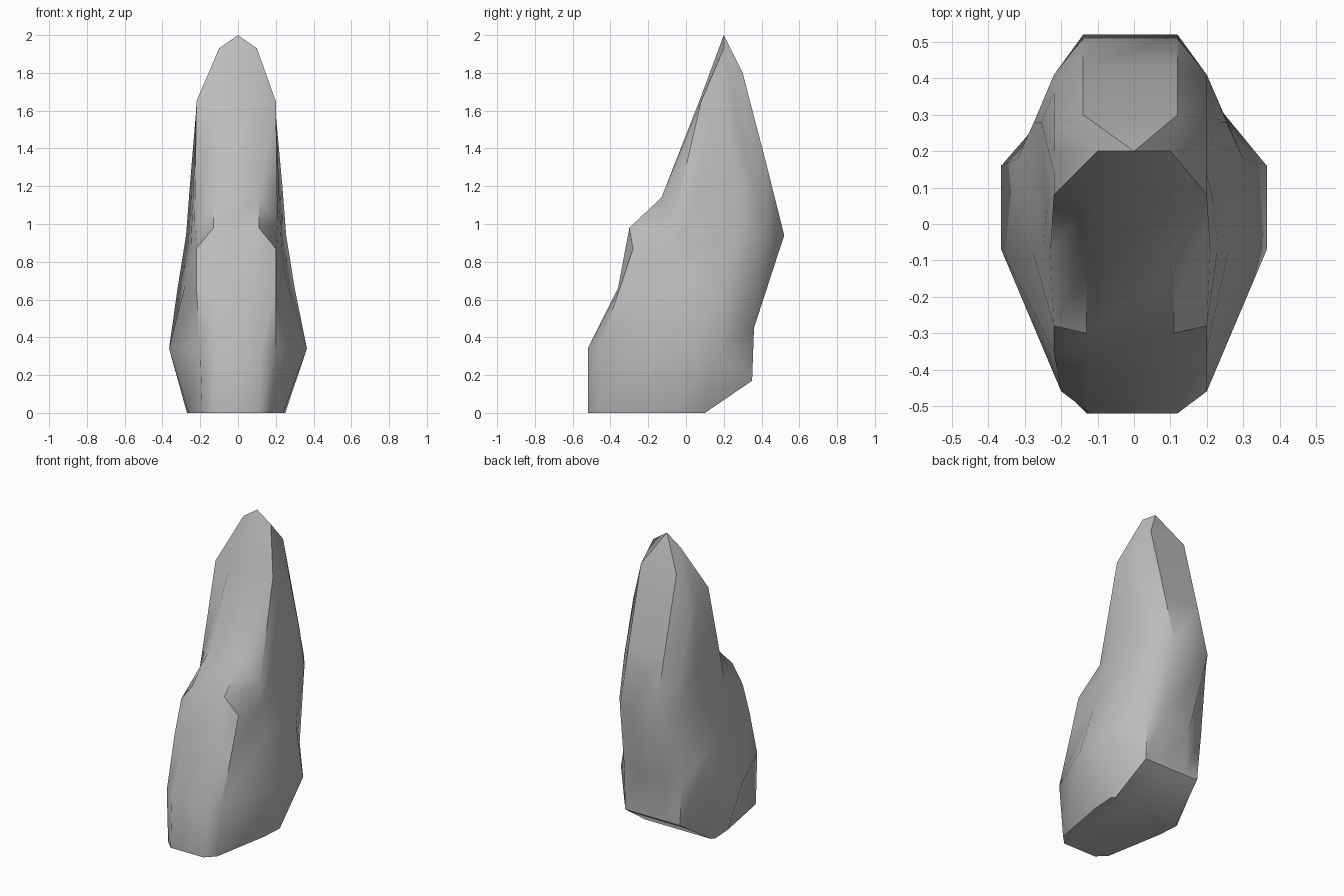
import bpy
import bmesh
import math

# Remove the default cube
default_cube = bpy.data.objects.get("Cube")
if default_cube:
    bpy.data.objects.remove(default_cube, do_unlink=True)

# Stone material
stone = bpy.data.materials.new("grey stone")
stone.use_nodes = True
colour = (0.5, 0.5, 0.5, 1)
stone.diffuse_color = colour
stone.node_tree.nodes["Principled BSDF"].inputs["Base Color"].default_value = colour

# Vertical edge lines of one half, base to tip, as (half width, depth, height)
front_edge = [(.12, -.52, 0), (.12, -.52, .34), (.12, -.36, .66), (.12, -.3, .98),
              (.12, -.13, 1.14), (.1, .07, 1.65), (0, .2, 2)]
front_shoulder = [(.18, -.46, 0), (.2, -.46, .34), (.21, -.35, .66), (.21, -.28, .87),
                  (.22, -.07, 1), (.21, .08, 1.65), (.1, .2, 1.93)]
side_front = [(.25, -.07, 0), (.365, -.07, .34), (.27, -.07, .68), (.24, -.07, .87),
              (.23, .05, 1.1), (.21, .14, 1.62), (.1, .2, 1.93)]
side_back = [(.26, .08, 0), (.365, .16, .34), (.31, .18, .66), (.265, .28, .94),
             (.245, .28, 1.2), (.21, .2, 1.58), (.1, .2, 1.93)]
back_shoulder = [(.24, .1, 0), (.2, .35, .17), (.21, .36, .45), (.21, .41, .94),
                 (.21, .36, 1.2), (.21, .265, 1.54), (.1, .2, 1.93)]
back_edge = [(.12, .1, 0), (.1, .35, .17), (.11, .36, .45), (.13, .52, .94),
             (.13, .43, 1.3), (.13, .3, 1.8), (0, .2, 2)]
half = [front_edge, front_shoulder, side_front, side_back, back_shoulder, back_edge]


def make_ring(bm, level):
    """Mirror one level of the edge lines into a closed loop of vertices."""
    points = [line[level] for line in half]
    lean = -.01 if level not in (1, 6) else 0
    right = [bm.verts.new((x + lean, y, z)) for x, y, z in points]
    left = [bm.verts.new((lean - x, y, z)) for x, y, z in reversed(points)]
    return right + left


# Loft the rock through its rings
bm = bmesh.new()
rings = [make_ring(bm, level) for level in range(len(front_edge))]
for lower, upper in zip(rings, rings[1:]):
    for i in range(len(lower)):
        j = (i + 1) % len(lower)
        bm.faces.new((lower[i], lower[j], upper[j], upper[i]))
bm.faces.new(list(reversed(rings[0])))
bmesh.ops.remove_doubles(bm, verts=bm.verts[:], dist=.001)
bmesh.ops.recalc_face_normals(bm, faces=bm.faces[:])

mesh = bpy.data.meshes.new("standing_rock")
bm.to_mesh(mesh)
bm.free()
mesh.materials.append(stone)
rock = bpy.data.objects.new("standing_rock", mesh)
bpy.context.collection.objects.link(rock)

# Smooth the gentle bends and keep the hard breaks
bpy.ops.object.select_all(action="DESELECT")
rock.select_set(True)
bpy.context.view_layer.objects.active = rock
bpy.ops.object.shade_smooth_by_angle(angle=math.radians(42))
